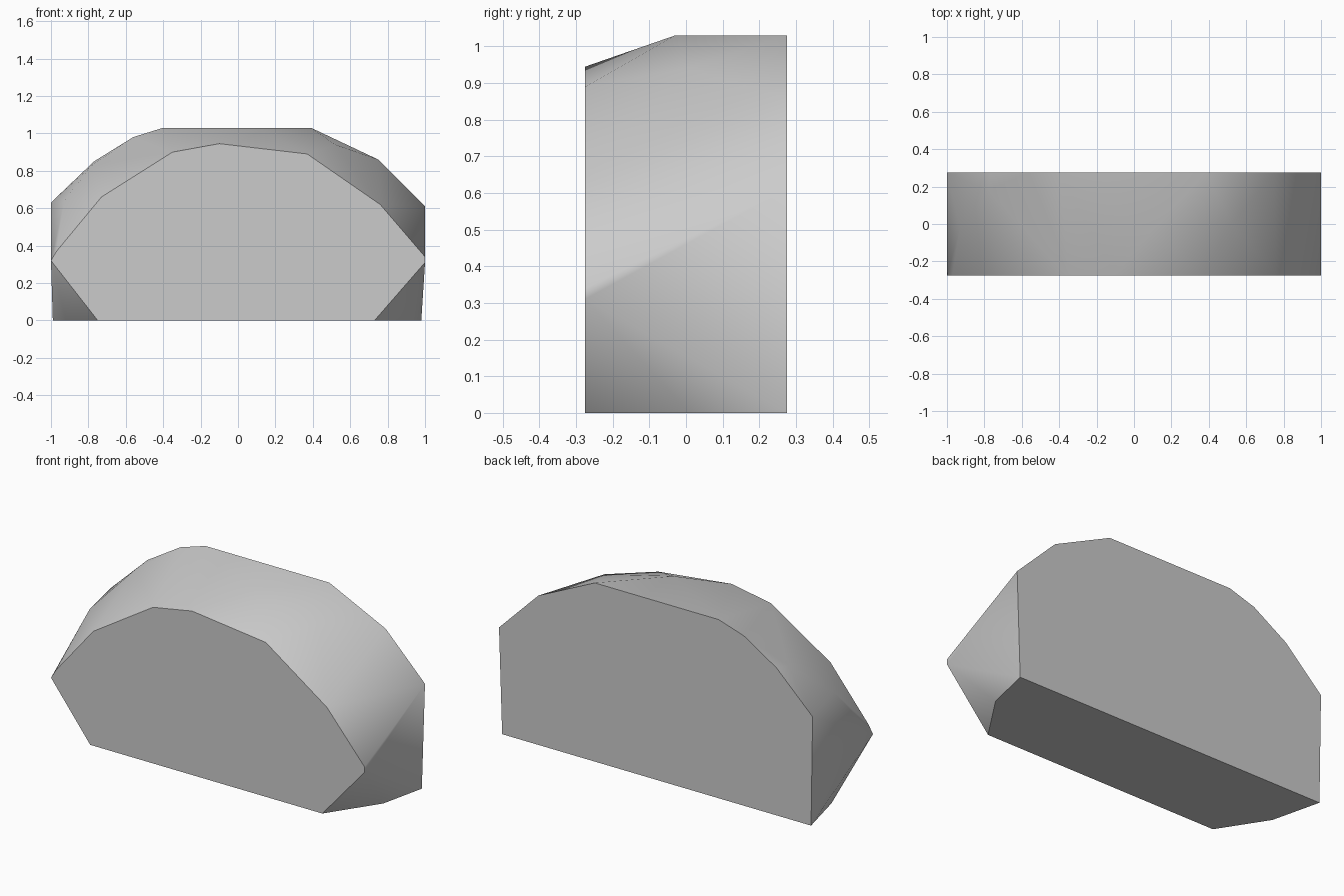
import bpy, bmesh

cube = bpy.data.objects.get("Cube")
if cube:
    bpy.data.objects.remove(cube, do_unlink=True)

stone = bpy.data.materials.new("stone grey")
stone.use_nodes = True
grey = (0.6, 0.6, 0.6, 1)
stone.diffuse_color = grey
stone.node_tree.nodes["Principled BSDF"].inputs["Base Color"].default_value = grey

DEPTH = 0.275

# Flat front and back outlines (x, z)
front = [(-.75, 0), (-1, .32), (-.97, .37), (-.73, .66), (-.35, .90), (-.10, .945),
         (.37, .89), (.76, .62), (1, .34), (1, .31), (.73, 0)]
back = [(-.99, 0), (-1, .63), (-.77, .85), (-.56, .98), (-.40, 1.03),
        (.39, 1.03), (.75, .86), (1, .61), (.98, 0)]
# Points that bulge between them: base corners, then the crown and shoulders
bulge = [(-.92, -.01, 0), (.92, .01, 0), (.10, -.03, 1.03), (.52, 0, .94),
         (-.78, .18, .83), (-.93, -.02, .64)]

points = [(x, -DEPTH, z) for x, z in front] + [(x, DEPTH, z) for x, z in back] + bulge

# Wrap the outlines in one convex skin
bm = bmesh.new()
for p in points:
    bm.verts.new(p)
hull = bmesh.ops.convex_hull(bm, input=bm.verts)
unused = {g for g in hull["geom_interior"] + hull["geom_unused"]
          if isinstance(g, bmesh.types.BMVert)}
bmesh.ops.delete(bm, geom=list(unused), context='VERTS')
bmesh.ops.dissolve_limit(bm, angle_limit=0.01, verts=bm.verts, edges=bm.edges)
bmesh.ops.recalc_face_normals(bm, faces=bm.faces)


# Smooth dome with crisp rims around the cut faces
def is_cut(face):
    return abs(face.normal.y) > 0.99 or face.normal.z < -0.99


for f in bm.faces:
    f.smooth = not is_cut(f)
for e in bm.edges:
    e.smooth = not any(is_cut(f) for f in e.link_faces)

mesh = bpy.data.meshes.new("boulder")
bm.to_mesh(mesh)
bm.free()
mesh.materials.append(stone)
boulder = bpy.data.objects.new("boulder", mesh)
bpy.context.collection.objects.link(boulder)
